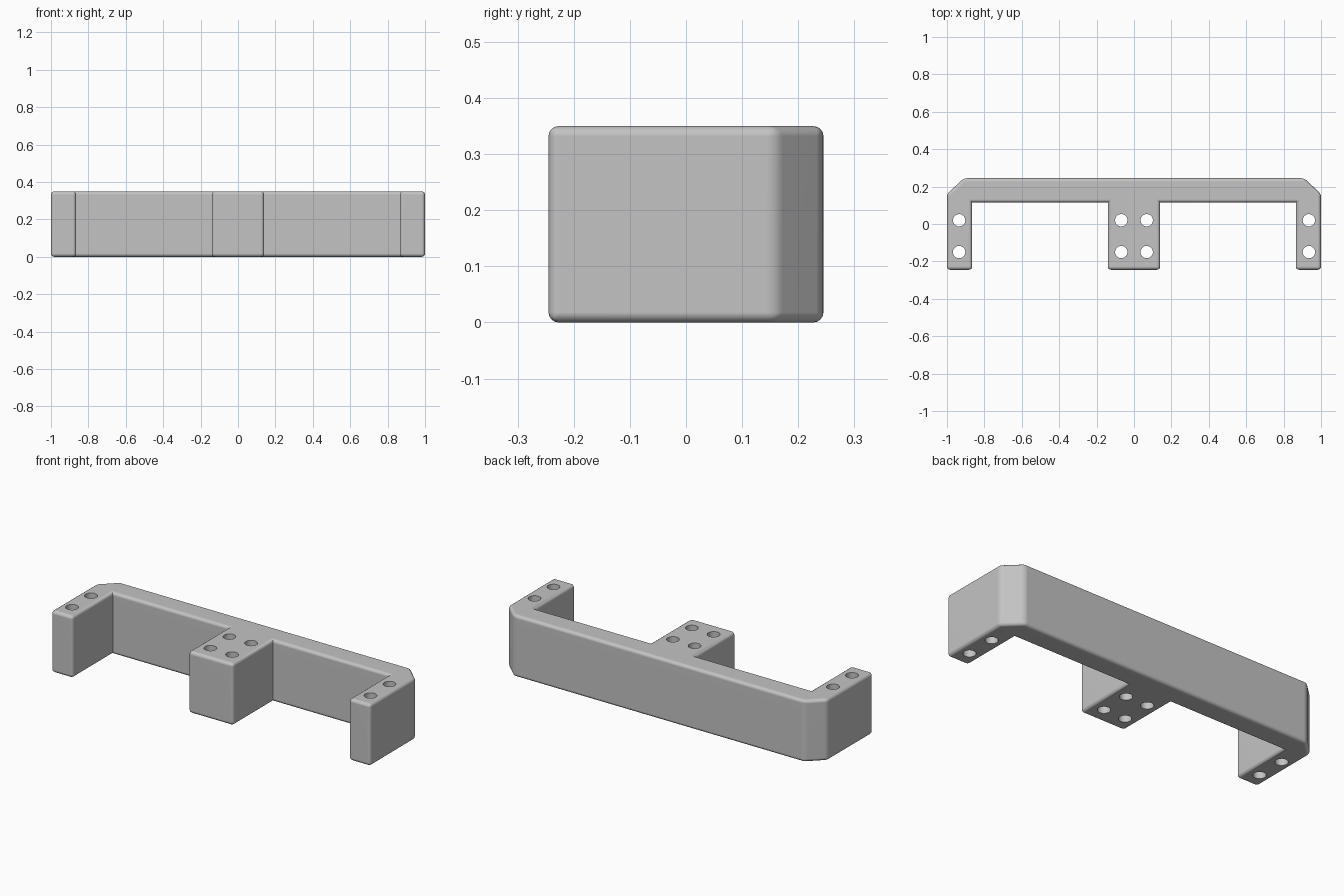
import bpy, bmesh
from mathutils import Vector

cube = bpy.data.objects.get("Cube")
if cube:
    bpy.data.objects.remove(cube, do_unlink=True)

HEIGHT, ROUND = 0.35, 0.018

grey = bpy.data.materials.new("light grey")
grey.use_nodes = True
colour = (0.55, 0.55, 0.55, 1)
grey.diffuse_color = colour
grey.node_tree.nodes["Principled BSDF"].inputs["Base Color"].default_value = colour

# Outline of the right half, mirrored to give the whole bracket outline
half = [(0.14, -0.245), (0.14, 0.115), (0.865, 0.115), (0.865, -0.245),
        (1, -0.245), (1, 0.16), (0.91, 0.245)]
outline = half + [(-x, y) for x, y in reversed(half)]

# Extruded bracket body
bm = bmesh.new()
base = bm.faces.new([bm.verts.new((x, y, 0)) for x, y in outline])
extruded = bmesh.ops.extrude_face_region(bm, geom=[base])["geom"]
bmesh.ops.translate(bm, verts=[v for v in extruded if isinstance(v, bmesh.types.BMVert)],
                    vec=Vector((0, 0, HEIGHT)))
bmesh.ops.recalc_face_normals(bm, faces=bm.faces)

# Round every edge except the inside corners
convex = [e for e in bm.edges if e.calc_face_angle_signed() > 0.1]
bmesh.ops.bevel(bm, geom=convex, offset=ROUND, offset_type='OFFSET',
                segments=4, profile=0.5, affect='EDGES', clamp_overlap=True)
bmesh.ops.recalc_face_normals(bm, faces=bm.faces)
mesh = bpy.data.meshes.new("mounting_bracket")
bm.to_mesh(mesh)
bm.free()
mesh.materials.append(grey)
bracket = bpy.data.objects.new("mounting_bracket", mesh)
bpy.context.collection.objects.link(bracket)

# Screw holes through the three legs
bm = bmesh.new()
for x in (-0.935, -0.068, 0.068, 0.935):
    for y in (-0.15, 0.02):
        made = bmesh.ops.create_cone(bm, cap_ends=True, segments=32, radius1=0.033,
                                     radius2=0.033, depth=1)
        bmesh.ops.translate(bm, verts=made["verts"], vec=Vector((x, y, HEIGHT / 2)))
cut_mesh = bpy.data.meshes.new("hole_cutter")
bm.to_mesh(cut_mesh)
bm.free()
cut_mesh.materials.append(grey)
cutter = bpy.data.objects.new("hole_cutter", cut_mesh)
cutter.hide_render = True
bpy.context.collection.objects.link(cutter)

bpy.ops.object.select_all(action='DESELECT')
bracket.select_set(True)
bpy.context.view_layer.objects.active = bracket
holes = bracket.modifiers.new("screw holes", 'BOOLEAN')
holes.operation = 'DIFFERENCE'
holes.solver = 'EXACT'
holes.object = cutter
bpy.ops.object.modifier_apply(modifier=holes.name)
bpy.data.objects.remove(cutter, do_unlink=True)

# Smooth rounded edges with flat main faces
bpy.ops.object.shade_smooth_by_angle(angle=0.6)
normals = bracket.modifiers.new("flat faces", 'WEIGHTED_NORMAL')
normals.keep_sharp = True
